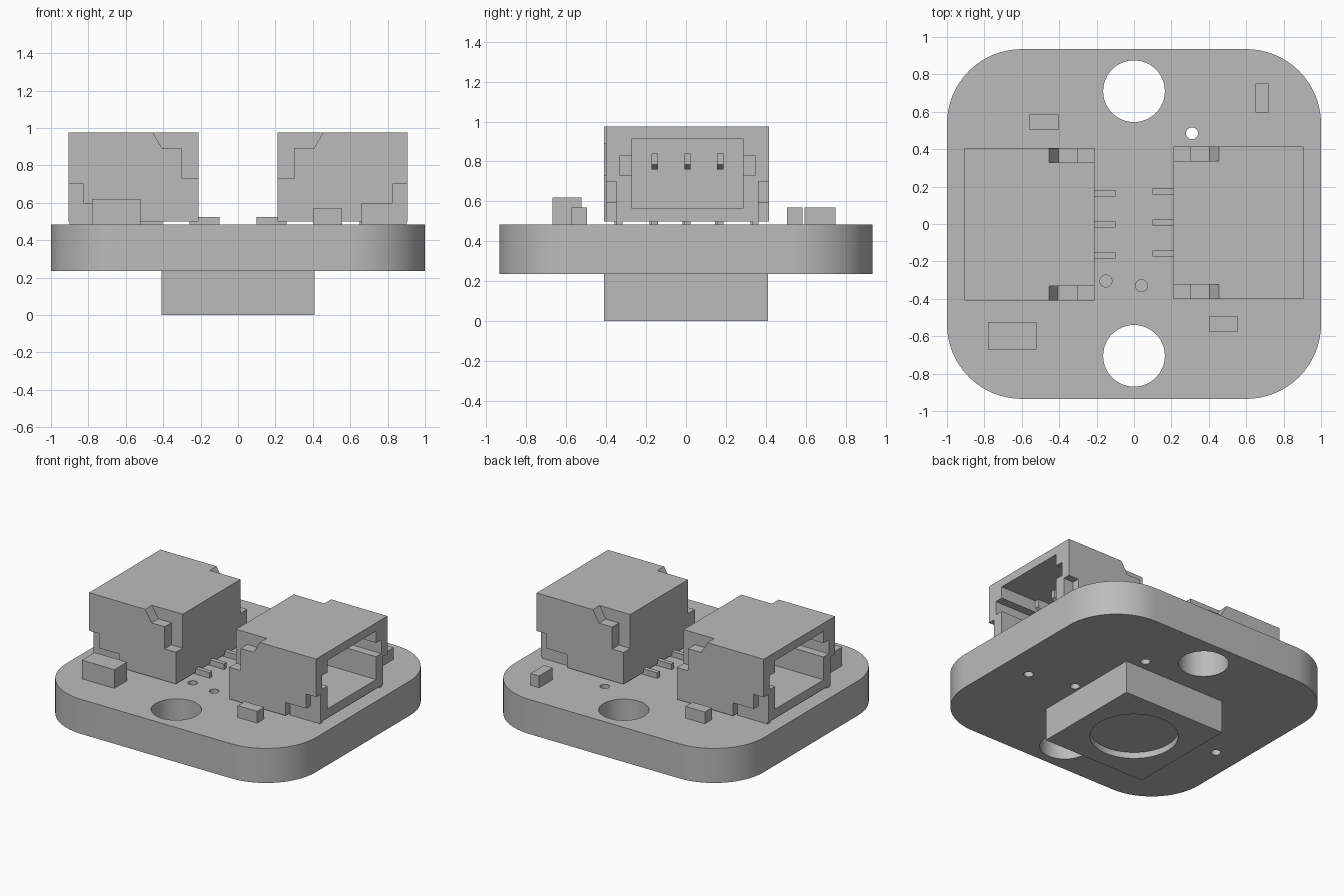
import bpy, bmesh, math
from mathutils import Matrix, Vector

if "Cube" in bpy.data.objects:
    bpy.data.objects.remove(bpy.data.objects["Cube"], do_unlink=True)

GREY = (0.5, 0.5, 0.5, 1)
mat = bpy.data.materials.new("plain grey")
mat.use_nodes = True
mat.diffuse_color = GREY
mat.node_tree.nodes["Principled BSDF"].inputs["Base Color"].default_value = GREY


def prism(name, pts, lo, hi, axis="z"):
    """Extrude a profile along z (points are x, y) or along y (points are x, z)."""
    bm = bmesh.new()
    place = (lambda a, b: (a, b, lo)) if axis == "z" else (lambda a, b: (a, lo, b))
    step = Vector((0, 0, hi - lo)) if axis == "z" else Vector((0, hi - lo, 0))
    face = bm.faces.new([bm.verts.new(place(a, b)) for a, b in pts])
    out = bmesh.ops.extrude_face_region(bm, geom=[face])
    bmesh.ops.translate(bm, vec=step, verts=[v for v in out["geom"] if isinstance(v, bmesh.types.BMVert)])
    bmesh.ops.recalc_face_normals(bm, faces=bm.faces)
    mesh = bpy.data.meshes.new(name)
    bm.to_mesh(mesh)
    bm.free()
    mesh.materials.append(mat)
    obj = bpy.data.objects.new(name, mesh)
    bpy.context.collection.objects.link(obj)
    return obj


def box(name, x0, x1, y0, y1, z0, z1):
    return prism(name, [(x0, y0), (x1, y0), (x1, y1), (x0, y1)], z0, z1)


def arc(cx, cy, r, start, end, n):
    angles = [math.radians(start + (end - start) * i / n) for i in range(n + 1)]
    return [(cx + r * math.cos(a), cy + r * math.sin(a)) for a in angles]


def cylinder(name, x, y, r, z0, z1, n=48):
    return prism(name, arc(x, y, r, 0, 360, n)[:-1], z0, z1)


def cut(target, cutters):
    """Subtract each cutter, keep the result and discard the cutter."""
    for cutter in cutters:
        cutter.hide_render = True
        mod = target.modifiers.new("cut", "BOOLEAN")
        mod.operation, mod.solver, mod.object = "DIFFERENCE", "EXACT", cutter
        bpy.context.view_layer.update()
        mesh = bpy.data.meshes.new_from_object(target.evaluated_get(bpy.context.evaluated_depsgraph_get()))
        target.modifiers.clear()
        target.data = mesh
        bpy.data.objects.remove(cutter, do_unlink=True)


def smooth(obj):
    bpy.ops.object.select_all(action="DESELECT")
    obj.select_set(True)
    bpy.context.view_layer.objects.active = obj
    bpy.ops.object.shade_smooth_by_angle(angle=math.radians(30))


# Circuit board with rounded corners, mounting holes and small vias
BOARD, TOP = 0.235, 0.485
outline = []
for sx, sy, start in ((1, 1, 0), (-1, 1, 90), (-1, -1, 180), (1, -1, 270)):
    outline += arc(sx * 0.6, sy * 0.535, 0.4, start, start + 90, 16)
board = prism("circuit_board", outline, BOARD, TOP)
vias = [(0.31, 0.485), (-0.15, -0.305), (0.04, -0.33), (0.79, -0.135), (0.455, -0.06), (-0.81, -0.13)]
cut(board, [cylinder("hole", 0, y, 0.165, 0.1, 0.6) for y in (0.71, -0.705)]
    + [cylinder("via", x, y, 0.032, 0.1, 0.6, 24) for x, y in vias])
smooth(board)

# Square housing underneath with a shallow round recess
sensor = box("sensor_housing", -0.41, 0.41, -0.41, 0.41, 0, BOARD)
cut(sensor, [cylinder("recess", 0, 0, 0.29, -0.1, 0.045)])
smooth(sensor)

# Small surface parts
box("large_capacitor", -0.78, -0.52, -0.67, -0.525, TOP, 0.62)
box("front_resistor", 0.4, 0.555, -0.575, -0.495, TOP, 0.57)
box("back_resistor", -0.56, -0.405, 0.505, 0.585, TOP, 0.57)
box("corner_resistor", 0.65, 0.72, 0.595, 0.75, TOP, 0.57)

# Connector shell, opening towards +x
shell = box("connector_shell", 0.21, 0.905, -0.4075, 0.4075, 0.5, 0.975)
upper_notch = [(0.1, 0.73), (0.3, 0.73), (0.3, 0.89), (0.405, 0.89), (0.455, 0.975), (0.455, 1.1), (0.1, 1.1)]
lower_notch = [(0.66, 0.4), (0.66, 0.595), (0.825, 0.595), (0.825, 0.7), (1, 0.7), (1, 0.4)]
cutters = [box("cavity", 0.34, 1, -0.278, 0.278, 0.565, 0.915),
           box("side_slots", 0.5, 1, -0.338, 0.338, 0.73, 0.83)]
for s in (-1, 1):
    cutters.append(prism("upper_notch", upper_notch, s * 0.33, s * 0.6, "y"))
    cutters.append(prism("lower_notch", lower_notch, s * 0.355, s * 0.6, "y"))
cut(shell, cutters)
parts = [shell]

# Feet, contact pins and solder leads
for s in (-1, 1):
    parts.append(box("connector_foot", 0.66, 0.9, s * 0.355, s * 0.325, TOP, 0.51))
pin = [(0.33, 0.76), (0.66, 0.76), (0.7, 0.785), (0.7, 0.84), (0.33, 0.84)]
for y in (-0.165, 0, 0.165):
    parts.append(prism("contact_pin", pin, y - 0.016, y + 0.016, "y"))
    parts.append(box("solder_lead", 0.1, 0.26, y - 0.016, y + 0.016, TOP, 0.525))

# Second connector is the first turned half way round
for part in parts:
    twin = part.copy()
    twin.data = part.data.copy()
    twin.name = "left_" + part.name.split(".")[0]
    bpy.context.collection.objects.link(twin)
    twin.data.transform(Matrix.Translation((0, -0.0025, 0)) @ Matrix.Rotation(math.pi, 4, "Z"))
    part.data.transform(Matrix.Translation((0, 0.0075, 0)))
    part.name = "right_" + part.name.split(".")[0]
